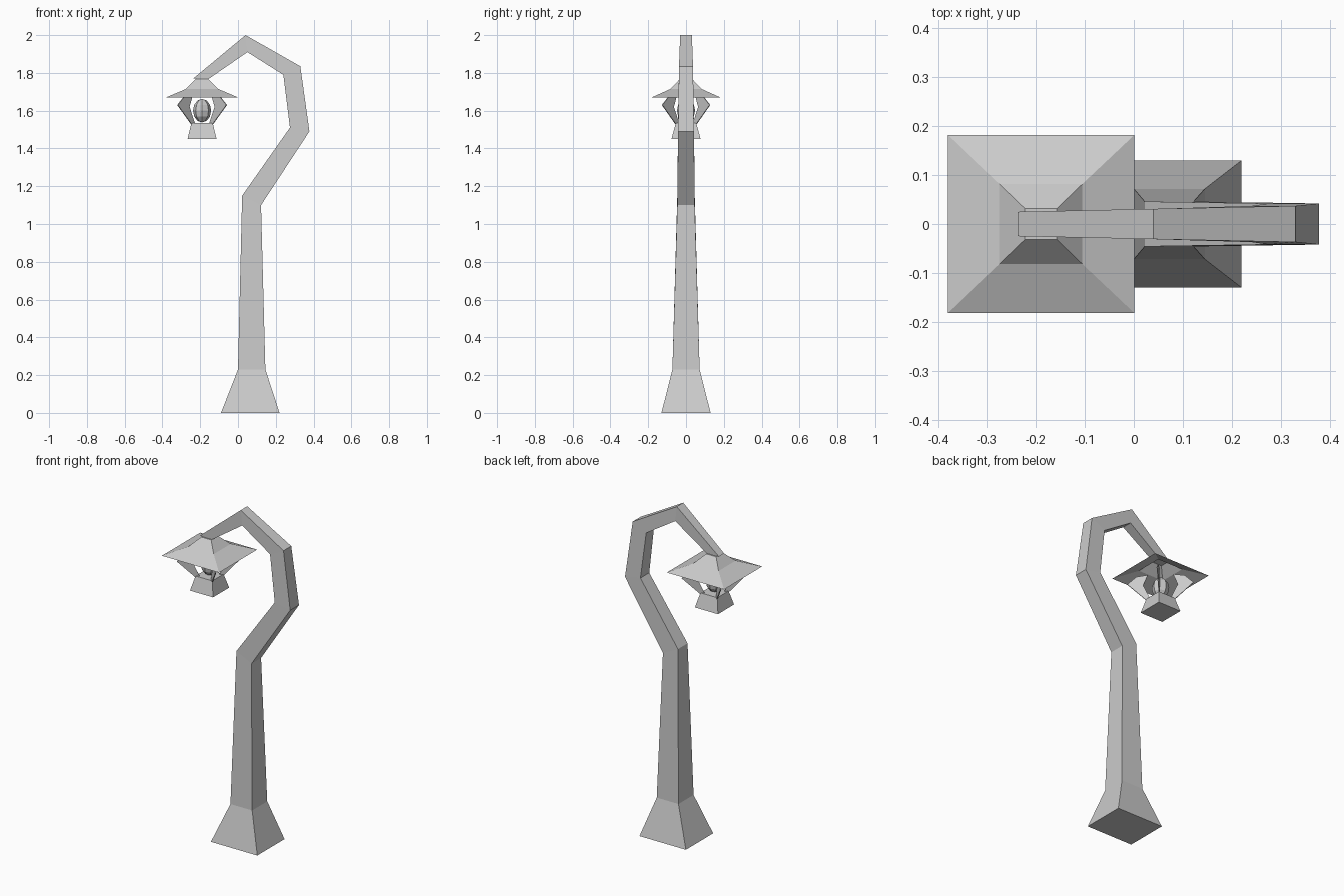
import bpy, bmesh, math

if "Cube" in bpy.data.objects:
    bpy.data.objects.remove(bpy.data.objects["Cube"])

metal = bpy.data.materials.new("grey metal")
metal.diffuse_color = (0.6, 0.6, 0.6, 1)
metal.use_nodes = True
metal.node_tree.nodes["Principled BSDF"].inputs["Base Color"].default_value = metal.diffuse_color


def finish(bm, name, smooth=True):
    bmesh.ops.recalc_face_normals(bm, faces=bm.faces)
    for f in bm.faces:
        f.smooth = smooth and not f.tag
    me = bpy.data.meshes.new(name)
    bm.to_mesh(me)
    bm.free()
    me.materials.append(metal)
    ob = bpy.data.objects.new(name, me)
    bpy.context.collection.objects.link(ob)
    return ob


def loft(name, stations, cap_start=True, cap_end=True):
    """Four-sided tube; each station is (x1, z1, x2, z2, half depth)."""
    bm = bmesh.new()
    rings = []
    for x1, z1, x2, z2, h in stations:
        rings.append([bm.verts.new(p) for p in
                      ((x1, -h, z1), (x2, -h, z2), (x2, h, z2), (x1, h, z1))])
    for a, b in zip(rings, rings[1:]):
        for i in range(4):
            j = (i + 1) % 4
            bm.faces.new((a[i], a[j], b[j], b[i]))
    for use, ring in ((cap_start, rings[0]), (cap_end, rings[-1])):
        if use:
            bm.faces.new(ring).tag = True
    return finish(bm, name)


def level(z, hx, hy, cx=-0.19):
    return (cx - hx, z, cx + hx, z, hy)


# Curved square post with flared foot
loft("post", [
    (-0.09, 0.0, 0.22, 0.0, 0.13),
    (0.0, 0.23, 0.145, 0.23, 0.072),
    (0.022, 1.15, 0.122, 1.10, 0.046),
    (0.275, 1.51, 0.378, 1.49, 0.042),
    (0.24, 1.79, 0.33, 1.835, 0.037),
    (0.05, 1.91, 0.04, 2.0, 0.031),
    (-0.16, 1.765, -0.237, 1.77, 0.025),
])

# Open-bottomed lamp shade
loft("lamp_shade", [
    level(1.67, 0.191, 0.182),
    level(1.715, 0.085, 0.082),
    level(1.768, 0.033, 0.032),
], cap_start=False)

# Flared lamp base
loft("lamp_base", [
    level(1.45, 0.077, 0.077),
    level(1.535, 0.056, 0.054),
])

# Bulb
bm = bmesh.new()
bmesh.ops.create_uvsphere(bm, u_segments=8, v_segments=6, radius=0.048)
for v in bm.verts:
    v.co.z *= 1.3
    v.co.x -= 0.19
    v.co.z += 1.6
finish(bm, "bulb")

# Four thin diagonal fins joining base and shade
fin = [(0.095, 1.675), (0.13, 1.63), (0.058, 1.53),
       (0.04, 1.535), (0.068, 1.62), (0.05, 1.685)]
for n in range(4):
    sx = 1 if n in (0, 3) else -1
    sy = 1 if n < 2 else -1
    bm = bmesh.new()
    sides = []
    for t in (-0.002, 0.002):
        sides.append([bm.verts.new((-0.19 + sx * (r + t), sy * (r * 0.97 - t), z))
                      for r, z in fin])
        bm.faces.new(sides[-1])
    for i in range(len(fin)):
        j = (i + 1) % len(fin)
        bm.faces.new((sides[0][i], sides[0][j], sides[1][j], sides[1][i]))
    finish(bm, "lamp_fin_%d" % (n + 1), smooth=False)
